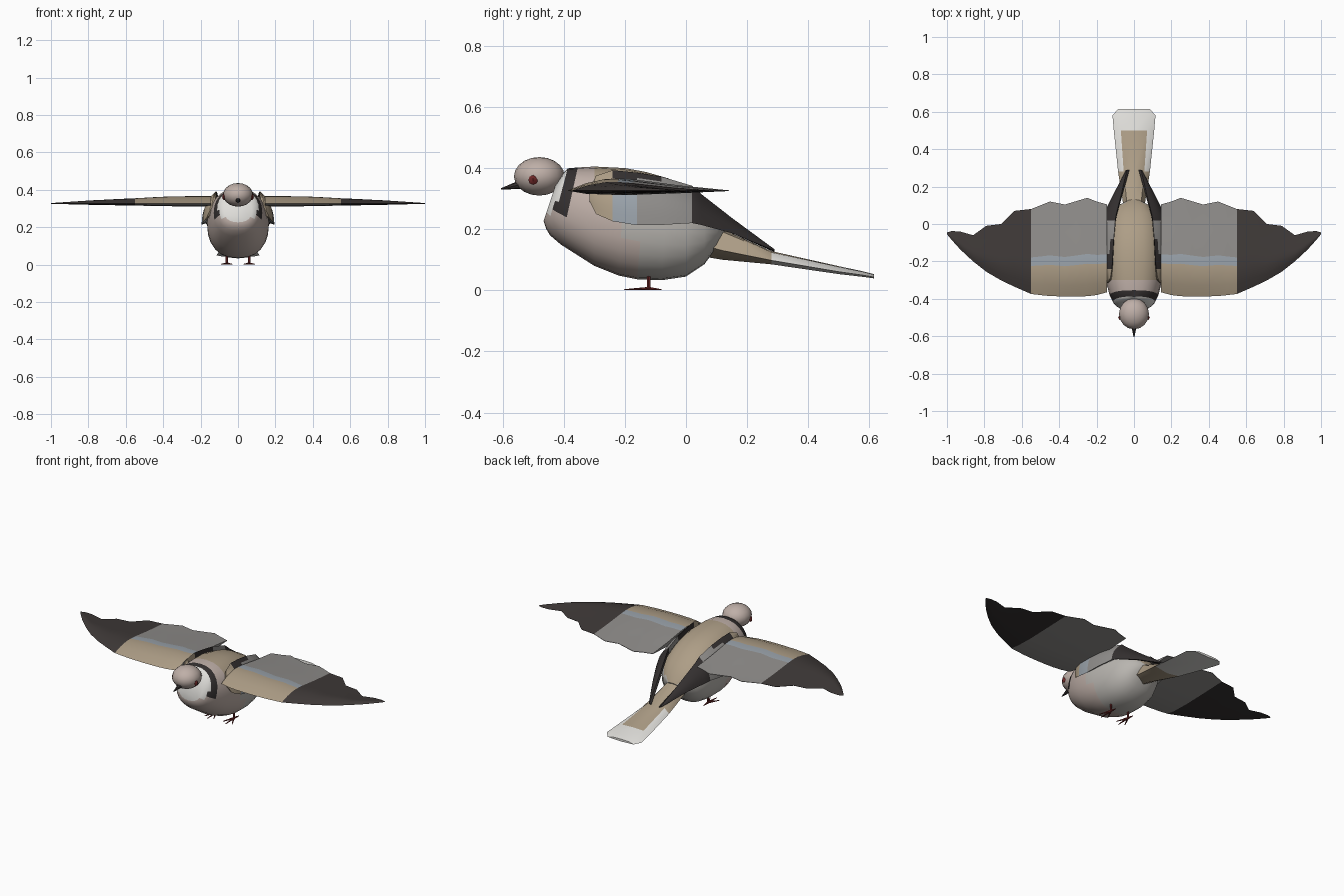
import bpy, bmesh, math
from mathutils import Vector

if "Cube" in bpy.data.objects:
    bpy.data.objects.remove(bpy.data.objects["Cube"])


def mat(name, r, g, b):
    m = bpy.data.materials.new(name)
    m.diffuse_color = (r, g, b, 1)
    m.use_nodes = True
    m.node_tree.nodes["Principled BSDF"].inputs["Base Color"].default_value = m.diffuse_color
    return m


M = [mat("tan", .42, .34, .24), mat("pink", .52, .43, .39), mat("pale_grey", .48, .46, .43),
     mat("black", .035, .03, .03), mat("white", .75, .74, .71), mat("blue_grey", .32, .36, .40),
     mat("wing_grey", .28, .27, .26), mat("red", .15, .02, .02), mat("tip_dark", .05, .042, .04)]
TAN, PINK, PALE, BLACK, WHITE, BLUE, GREY, RED, DARK = range(9)


def finish(name, bm, color, angle=40):
    """Turn a bmesh into an object, colouring faces by centre and normal."""
    bmesh.ops.remove_doubles(bm, verts=bm.verts, dist=1e-4)
    bmesh.ops.recalc_face_normals(bm, faces=bm.faces)
    bm.normal_update()
    for f in bm.faces:
        f.material_index = color(f.calc_center_median(), f.normal) if callable(color) else color
    me = bpy.data.meshes.new(name)
    bm.to_mesh(me)
    bm.free()
    for m in M:
        me.materials.append(m)
    ob = bpy.data.objects.new(name, me)
    bpy.context.collection.objects.link(ob)
    bpy.ops.object.select_all(action='DESELECT')
    ob.select_set(True)
    bpy.context.view_layer.objects.active = ob
    bpy.ops.object.shade_smooth_by_angle(angle=math.radians(angle))
    return ob


def loft(name, rings, color, angle=40):
    """Skin closed rings of equal point count and cap both ends."""
    bm = bmesh.new()
    vs = [[bm.verts.new(p) for p in r] for r in rings]
    n = len(vs[0])
    for a, b in zip(vs, vs[1:]):
        for i in range(n):
            j = (i + 1) % n
            bm.faces.new((a[i], a[j], b[j], b[i]))
    bm.faces.new(vs[0])
    bm.faces.new(vs[-1])
    return finish(name, bm, color, angle)


def rod(name, a, b, r1, r2, color, segs=6):
    a, b = Vector(a), Vector(b)
    q = (b - a).to_track_quat('Z', 'Y')
    ring = lambda c, r: [c + q @ Vector((r * math.cos(t * math.tau / segs),
                                         r * math.sin(t * math.tau / segs), 0)) for t in range(segs)]
    return loft(name, [ring(a, r1), ring(b, r2)], color)


def ball(name, centre, radii, u, v, color):
    bm = bmesh.new()
    bmesh.ops.create_uvsphere(bm, u_segments=u, v_segments=v, radius=1)
    for p in bm.verts:
        p.co = Vector([c + r * x for c, r, x in zip(centre, radii, p.co)])
    return finish(name, bm, color)


# Body: tilted rounded rings (top y, top z, bottom y, bottom z, half width)
body = [(-.425, .35, -.466, .226, .075), (-.40, .385, -.457, .20, .10), (-.387, .399, -.445, .18, .112),
        (-.354, .402, -.41, .15, .13), (-.30, .405, -.30, .08, .152), (-.2, .40, -.22, .048, .165),
        (-.13, .387, -.16, .036, .165), (-.06, .367, -.08, .033, .158), (.0, .335, .0, .045, .145),
        (.06, .29, .06, .085, .118), (.105, .24, .1, .14, .08), (.13, .20, .115, .17, .035)]


def body_ring(s, n=24):
    ty, tz, by, bz, w = s
    out = []
    for i in range(n):
        t = i * math.tau / n
        c, d = math.cos(t), math.sin(t)
        k = (1 + math.copysign(abs(c) ** .9, c)) / 2
        out.append((w * math.copysign(abs(d) ** .85, d), by + (ty - by) * k, bz + (tz - bz) * k))
    return out


def body_color(c, n):
    lean = c.y - (c.z - .2) * .35     # distance back, following the ring tilt
    if c.y < -.35 and c.z > .25:
        return WHITE if lean < -.455 + .0 else (BLACK if lean < -.425 else PINK)
    if c.y > -.30 and n.z > .35 and c.z > .15:
        return TAN
    return PINK if c.y < -.18 else PALE


loft("body", [body_ring(s) for s in body], body_color)

# Head and beak
ball("head", (0, -.48, .373), (.08, .083, .063), 16, 10, PINK)
rod("beak", (0, -.545, .345), (0, -.605, .332), .014, .002, BLACK, 8)

# Tail: flat slab (y, half width, top z, bottom z)
tail = [(.06, .055, .23, .11), (.12, .06, .2, .10), (.28, .085, .128, .085), (.50, .108, .079, .053),
        (.58, .115, .062, .044), (.615, .085, .053, .039)]


def tail_ring(s):
    y, w, t, b = s
    inner = w * .65
    e = (t - b) * .3
    return [(-w, y, b + e), (-inner, y, t - e * .3), (0, y, t), (inner, y, t - e * .3), (w, y, b + e), (0, y, b)]


loft("tail", [tail_ring(s) for s in tail],
     lambda c, n: TAN if c.y < .25 or (c.y < .5 and n.z > .2 and abs(c.x) < .072) else WHITE)

# Spread wing: (x, leading y, trailing y, thickness)
wing = [(.145, -.365, .105, .042), (.2, -.38, .12, .042), (.25, -.386, .14, .042), (.31, -.388, .122, .041),
        (.37, -.388, .104, .04), (.45, -.385, .12, .036), (.5, -.38, .10, .033), (.55, -.374, .08, .03),
        (.64, -.335, .07, .026), (.71, -.302, .0, .022), (.79, -.255, -.01, .018), (.86, -.20, -.06, .013),
        (.93, -.135, -.04, .008), (.975, -.085, -.038, .005), (1.0, -.055, -.045, .002)]
section = [(0, 0), (.12, .6), (.24, .92), (.33, .95), (.43, .85), (.7, .4), (1, .03),
           (1, -.03), (.7, -.2), (.35, -.35), (.12, -.25)]


def wing_color(c, n):
    if abs(c.x) > .55:
        return DARK if n.z > 0 else BLACK
    if n.z < 0:
        return GREY
    return TAN if c.y < -.22 else BLUE if c.y < -.165 else GREY


# Folded wing: (y, top x, top z, bottom x, bottom z, bulge)
fold = [(-.315, .14, .32, .15, .29, .003), (-.295, .128, .375, .168, .25, .012), (-.24, .118, .393, .188, .226, .02),
        (-.16, .112, .385, .195, .213, .022), (-.08, .108, .372, .192, .214, .02), (.02, .10, .342, .175, .22, .015),
        (.05, .095, .315, .165, .214, .012), (.15, .07, .237, .115, .187, .008), (.29, .038, .134, .042, .13, .001)]


def fold_ring(s, side):
    y, tx, tz, bx, bz, h = s
    pts = []
    for k in range(9):
        t = k / 8
        b = h * math.sin(math.pi * t)
        pts.append((side * (tx + (bx - tx) * t + b), y, tz + (bz - tz) * t + b * .5))
    for t in (.85, .5, .15):
        pts.append((side * (tx + (bx - tx) * t - .014), y, tz + (bz - tz) * t - .006))
    return pts


def fold_color(c, n):
    if c.y > .02 or c.z > .362 and c.y > -.2:
        return BLACK
    return TAN if c.y < -.2 else BLUE if c.y < -.13 else GREY


for side, tag in ((-1, "left"), (1, "right")):
    loft(tag + "_spread_wing",
         [[(side * x, a + (b - a) * f, .326 + h * z) for f, z in section] for x, a, b, h in wing], wing_color)
    loft(tag + "_folded_wing", [fold_ring(s, side) for s in fold], fold_color)
    ball(tag + "_eye", (side * .075, -.5, .361), (.01, .016, .016), 4, 4, RED)
    # Leg and toes
    x = side * .06
    rod(tag + "_leg", (x, -.122, .06), (x, -.122, .004), .007, .006, RED)
    for i, (dx, dy) in enumerate(((0, -.08), (-.03, -.062), (.03, -.062), (0, .042))):
        rod(f"{tag}_toe_{i + 1}", (x, -.122, .006), (x + dx, -.122 + dy, .002), .006, .002, RED)
